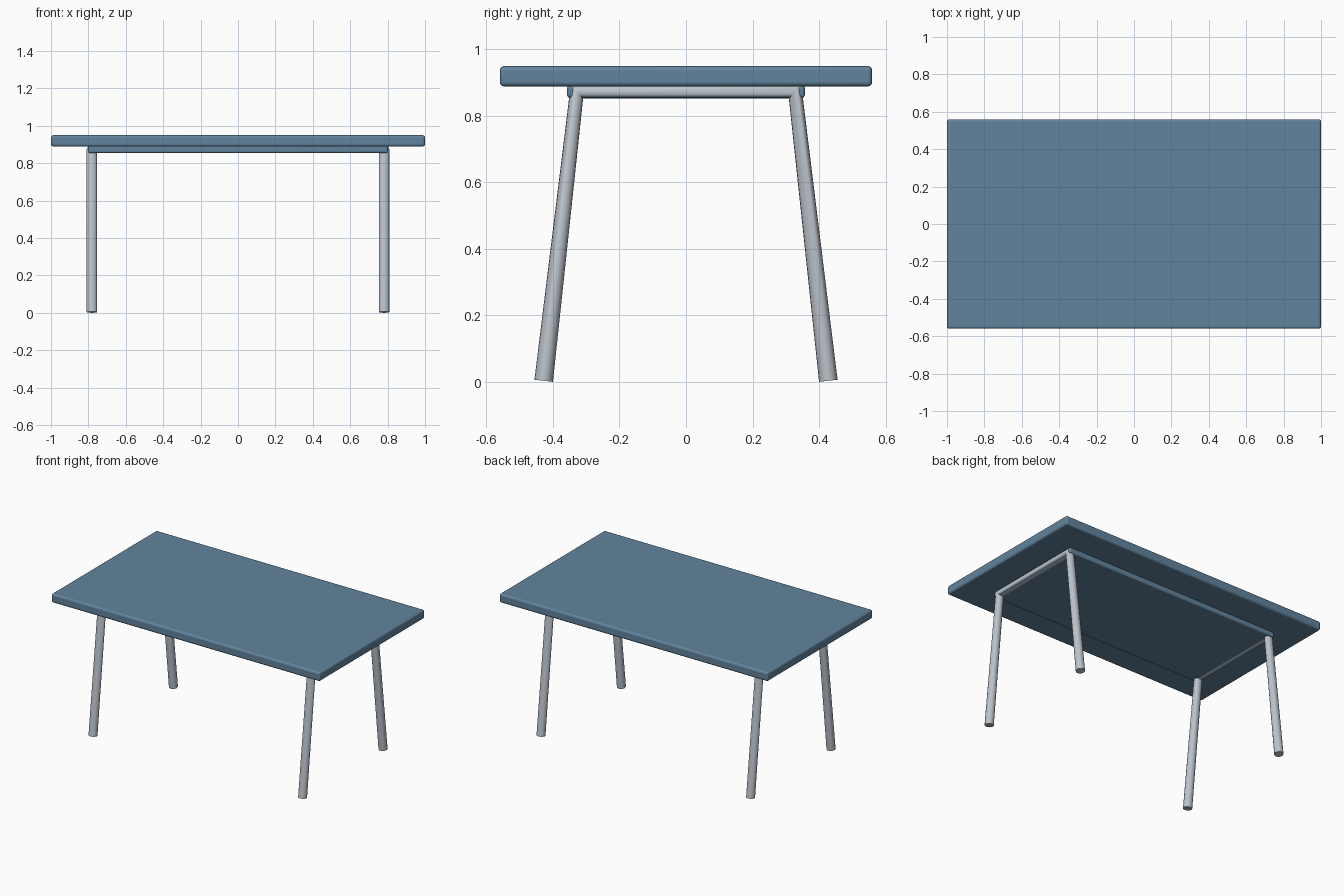
import bpy

if "Cube" in bpy.data.objects:
    bpy.data.objects.remove(bpy.data.objects["Cube"], do_unlink=True)


def material(name, rgb):
    mat = bpy.data.materials.new(name)
    mat.use_nodes = True
    mat.diffuse_color = (*rgb, 1)
    mat.node_tree.nodes["Principled BSDF"].inputs["Base Color"].default_value = (*rgb, 1)
    return mat


blue = material("slate blue", (0.12, 0.23, 0.34))
grey = material("pale metal grey", (0.50, 0.55, 0.60))


def activate(obj):
    bpy.ops.object.select_all(action="DESELECT")
    obj.select_set(True)
    bpy.context.view_layer.objects.active = obj


def board(name, length, depth, bottom, top, radius):
    """Rounded slab centred on the z axis."""
    bpy.ops.mesh.primitive_cube_add(size=1, location=(0, 0, (bottom + top) / 2))
    obj = bpy.context.object
    obj.name = name
    obj.scale = (length, depth, top - bottom)
    bpy.ops.object.transform_apply(location=False, rotation=False, scale=True)
    bevel = obj.modifiers.new("rounded edges", "BEVEL")
    bevel.width = radius
    bevel.segments = 4
    obj.data.materials.append(blue)
    bpy.ops.object.shade_smooth_by_angle()


def leg_frame(name, x):
    """One bent tube: leg up, crossbar, leg down."""
    curve = bpy.data.curves.new(name, "CURVE")
    curve.dimensions = "3D"
    curve.bevel_depth = 0.028
    curve.bevel_resolution = 6
    curve.use_fill_caps = True
    path = [(-0.428, 0.0035), (-0.328, 0.8735), (0.328, 0.8735), (0.428, 0.0035)]
    spline = curve.splines.new("POLY")
    spline.points.add(len(path) - 1)
    for point, (y, z) in zip(spline.points, path):
        point.co = (x, y, z, 1)
    obj = bpy.data.objects.new(name, curve)
    bpy.context.collection.objects.link(obj)
    curve.materials.append(grey)
    activate(obj)
    bpy.ops.object.convert(target="MESH")
    bpy.ops.object.shade_smooth_by_angle()


# Top and the panel beneath it
board("table_top", 2.0, 1.12, 0.889, 0.95, 0.013)
board("under_panel", 1.605, 0.715, 0.855, 0.892, 0.009)

# Tubular legs at both ends
leg_frame("left_leg_frame", 0.781)
leg_frame("right_leg_frame", -0.781)
